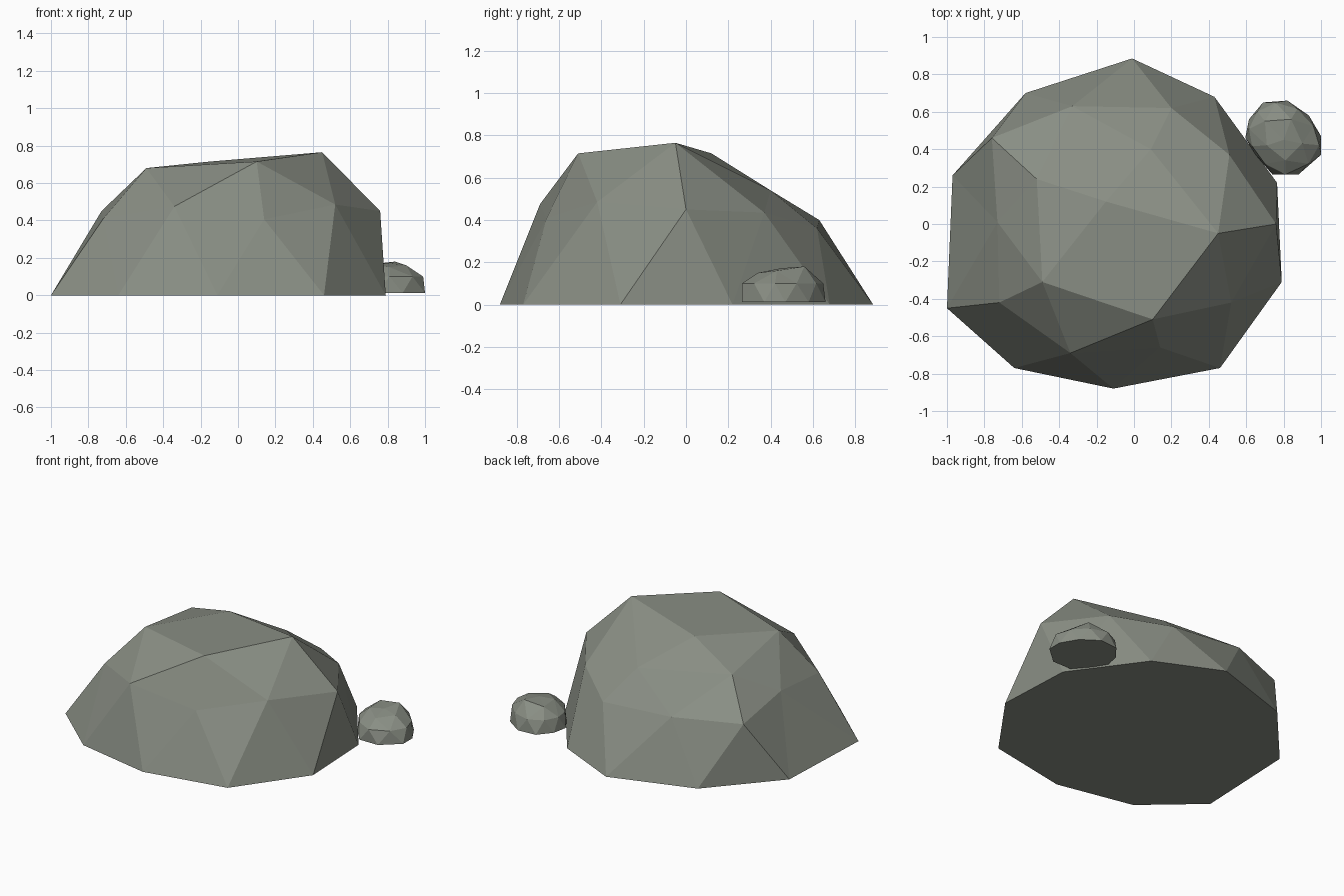
import bpy, bmesh

if "Cube" in bpy.data.objects:
    bpy.data.objects.remove(bpy.data.objects["Cube"])


def boulder(name, top, crown, belt, base, base_z):
    """Faceted half-icosphere: peak, crown of 5, belt of 10, base of 10 (counter-clockwise)."""
    bm = bmesh.new()
    t = bm.verts.new(top)
    a = [bm.verts.new(p) for p in crown]
    b = [bm.verts.new(p) for p in belt]
    e = [bm.verts.new((x, y, base_z)) for x, y in base]
    for i in range(5):
        n = (i + 1) % 5
        p, q, r = b[2 * i], b[2 * i + 1], b[2 * n]
        for tri in ((t, a[i], a[n]), (a[i], p, q), (a[i], q, a[n]), (a[n], q, r)):
            bm.faces.new(tri)
    for j in range(10):
        bm.faces.new((b[j], e[j - 1], e[j]))
        bm.faces.new((b[j], e[j], b[(j + 1) % 10]))
    bm.faces.new(e[::-1])
    bmesh.ops.recalc_face_normals(bm, faces=bm.faces[:])
    mesh = bpy.data.meshes.new(name)
    bm.to_mesh(mesh)
    bm.free()
    mat = bpy.data.materials.get("stone") or bpy.data.materials.new("stone")
    mat.diffuse_color = (0.25, 0.27, 0.23, 1)
    mat.use_nodes = True
    mat.node_tree.nodes["Principled BSDF"].inputs["Base Color"].default_value = mat.diffuse_color
    mesh.materials.append(mat)
    obj = bpy.data.objects.new(name, mesh)
    bpy.context.collection.objects.link(obj)
    return obj


# Large rock
boulder(
    "large_rock",
    (-.15, .12, .715),
    [(.45, -.05, .765), (.09, .40, .54), (-.52, .24, .595), (-.49, -.31, .68), (.10, -.51, .715)],
    [(.76, 0, .45), (.51, .37, .435), (.20, .62, .36), (-.33, .63, .40), (-.76, .46, .40),
     (-.73, .01, .45), (-.72, -.42, .41), (-.34, -.69, .475), (.14, -.66, .406), (.52, -.42, .485)],
    [(.765, .22), (.43, .68), (-.01, .885), (-.58, .70), (-.97, .26),
     (-1, -.45), (-.64, -.77), (-.11, -.88), (.46, -.77), (.79, -.31)],
    0)

# Small rock: belt follows the base outline, pulled slightly inward
base = [(1.0, .47), (.935, .58), (.82, .66), (.69, .65), (.615, .56),
        (.595, .46), (.65, .37), (.74, .265), (.88, .265), (1.0, .37)]
belt = []
for j in range(10):
    (x0, y0), (x1, y1) = base[j - 1], base[j]
    belt.append((.8 + .95 * ((x0 + x1) / 2 - .8), .46 + .97 * ((y0 + y1) / 2 - .46), .10))
belt[8] = (.81, .265, .10)
boulder(
    "small_rock",
    (.80, .45, .172),
    [(.90, .43, .16), (.84, .56, .18), (.70, .55, .165), (.71, .42, .165), (.81, .34, .15)],
    belt, base, .012)
